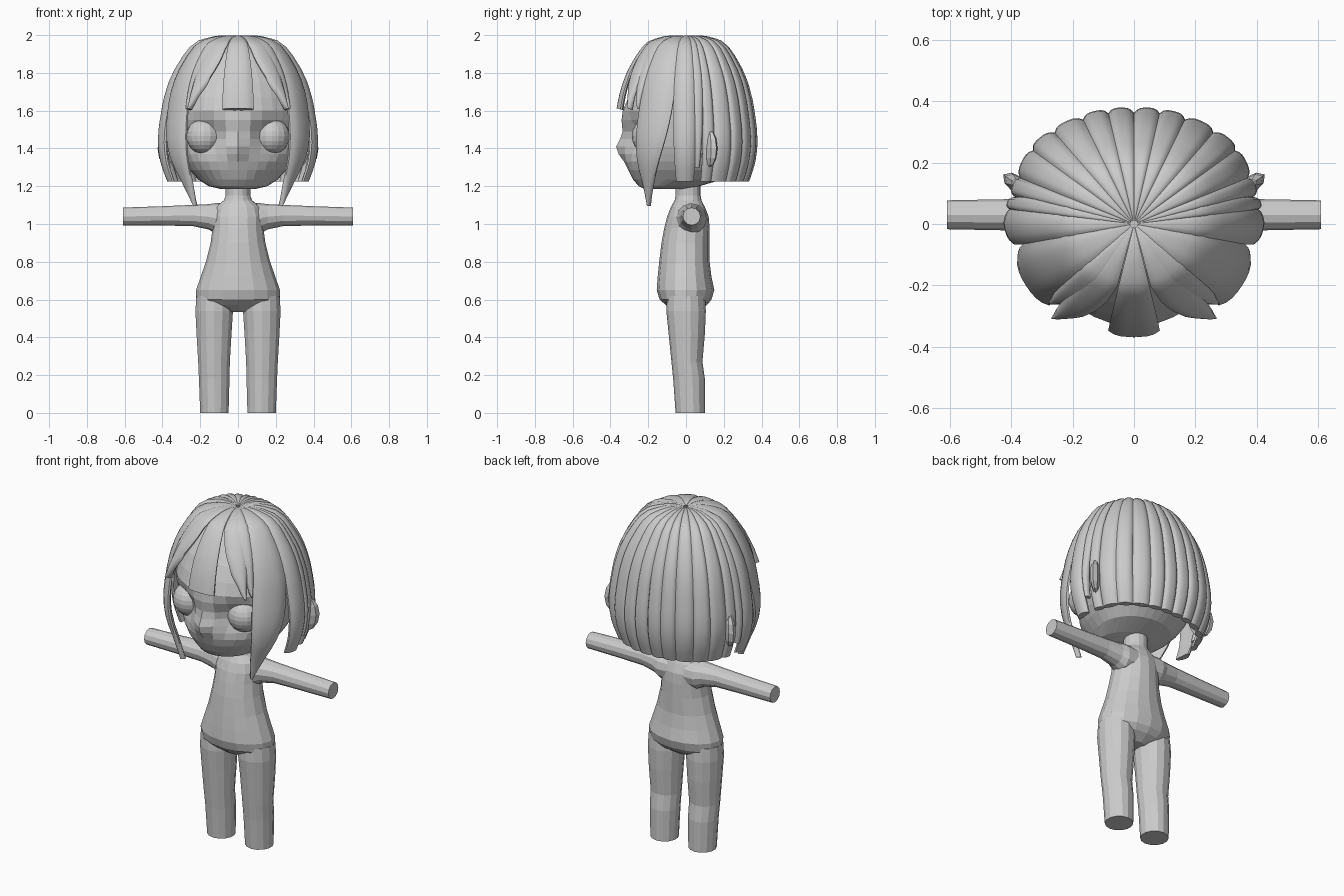
import bpy, bmesh, math
from mathutils import Vector

if "Cube" in bpy.data.objects:
    bpy.data.objects.remove(bpy.data.objects["Cube"])

grey = bpy.data.materials.new("plain grey")
grey.diffuse_color = (0.6, 0.6, 0.6, 1)
grey.use_nodes = True
grey.node_tree.nodes["Principled BSDF"].inputs["Base Color"].default_value = grey.diffuse_color


def loft(name, rings, smooth=False, mirror=False):
    """Skin a list of equal-length closed rings, capped at both ends."""
    bm = bmesh.new()
    rows = [[bm.verts.new(p) for p in ring] for ring in rings]
    n = len(rows[0])
    for a, b in zip(rows, rows[1:]):
        for i in range(n):
            j = (i + 1) % n
            bm.faces.new((a[i], a[j], b[j], b[i]))
    bm.faces.new(rows[0])
    bm.faces.new(rows[-1])
    bmesh.ops.recalc_face_normals(bm, faces=bm.faces)
    me = bpy.data.meshes.new(name)
    bm.to_mesh(me)
    bm.free()
    return finish(name, me, smooth, mirror)


def finish(name, me, smooth, mirror):
    me.materials.append(grey)
    ob = bpy.data.objects.new(name, me)
    bpy.context.collection.objects.link(ob)
    if smooth:
        bpy.context.view_layer.objects.active = ob
        ob.select_set(True)
        bpy.ops.object.shade_smooth_by_angle(angle=math.radians(45))
        ob.select_set(False)
    if mirror:
        mod = ob.modifiers.new("mirror", 'MIRROR')
        mod.use_mirror_merge = False
    return ob


def section(z, rx, yf, yb, n, cx=0):
    """Horizontal oval with different depth in front and behind."""
    pts = []
    for i in range(n):
        a = 2 * math.pi * i / n - math.pi / 2
        s = math.sin(a)
        mid = (yf + yb) / 2 if rx < 0.16 else 0.0
        y = mid + (s * (yb - mid) if s > 0 else -s * (yf - mid))
        pts.append(Vector((cx + rx * math.cos(a), y, z)))
    return pts


def interp(table, x):
    for (x0, y0), (x1, y1) in zip(table, table[1:]):
        if x <= x1:
            return y0 + (y1 - y0) * (x - x0) / (x1 - x0)
    return table[-1][1]


# Torso and neck
torso = [(.535, .06, -.06, .06), (.57, .19, -.105, .11), (.60, .222, -.14, .135),
         (.65, .222, -.155, .15), (.72, .198, -.15, .135), (.80, .17, -.142, .125),
         (.90, .145, -.13, .125), (.98, .134, -.115, .125), (1.04, .135, -.10, .12),
         (1.09, .12, -.08, .10), (1.125, .075, -.06, .082), (1.15, .065, -.055, .078),
         (1.25, .065, -.055, .078)]
loft("torso_and_neck", [section(*r, 16) for r in torso])

# Legs
legs = [(0, .125, .077, -.055, .10), (.18, .126, .083, -.068, .10), (.27, .127, .086, -.077, .087),
        (.42, .127, .095, -.092, .10), (.54, .126, .102, -.104, .105), (.62, .125, .098, -.10, .10)]
loft("leg", [section(z, rx, yf, yb, 14, cx) for z, cx, rx, yf, yb in legs], mirror=True)

# Arms: rings along x
arms = [(.04, 1.03, .08), (.12, 1.03, .08), (.155, 1.038, .067), (.24, 1.045, .056),
        (.40, 1.043, .051), (.608, 1.04, .047)]
loft("arm", [[Vector((x, .03 + r * math.cos(k * math.pi / 6), z + r * math.sin(k * math.pi / 6)))
              for k in range(12)] for x, z, r in arms], mirror=True)

# Head with sockets and nose pushed in and out of the front
head = [(1.185, .09, -.22, .0), (1.20, .155, -.25, .07), (1.235, .21, -.28, .19),
        (1.285, .255, -.305, .26), (1.33, .285, -.32, .29), (1.37, .303, -.328, .30),
        (1.41, .317, -.333, .31), (1.45, .325, -.333, .32), (1.49, .33, -.335, .33),
        (1.55, .335, -.342, .33), (1.60, .335, -.335, .32), (1.67, .32, -.305, .30),
        (1.75, .295, -.265, .27), (1.83, .245, -.21, .225), (1.90, .185, -.15, .17),
        (1.95, .09, -.07, .08)]
rings = [section(*r, 32) for r in head]
for ring in rings:
    for p in ring:
        if p.y < -.05:
            nose = math.exp(-(p.x / .05) ** 2 - ((p.z - 1.40) / .055) ** 2)
            socket = math.exp(-((abs(p.x) - .175) / .09) ** 2 - ((p.z - 1.465) / .09) ** 2)
            p.y += .085 * socket - .04 * nose
loft("head", rings)


# Eyes and ears
def ball(name, centre, scale, turn, u, v):
    me = bpy.data.meshes.new(name)
    bm = bmesh.new()
    bmesh.ops.create_uvsphere(bm, u_segments=u, v_segments=v, radius=1)
    for vert in bm.verts:
        p = Vector(vert.co[i] * scale[i] for i in range(3))
        c, s = math.cos(turn), math.sin(turn)
        vert.co = Vector(centre) + Vector((c * p.x - s * p.y, s * p.x + c * p.y, p.z))
    bm.to_mesh(me)
    bm.free()
    finish(name, me, False, True)


ball("eye", (.18, -.195, 1.465), (.093, .092, .095), 0, 16, 12)
ball("ear", (.37, .122, 1.40), (.068, .03, .1), math.radians(35), 8, 6)

# Hair dome: radius by direction, and a shared profile from crown to tips
RADIUS = [(-90, .378), (-75, .384), (-50, .39), (-25, .40), (-10, .405), (0, .418),
          (13, .41), (22, .408), (37, .415), (62, .388), (90, .37)]
KEYS = [(.0, 1.99), (.03, 1.99), (.18, 1.997), (.37, 1.985), (.58, 1.945), (.79, 1.82), (.905, 1.70),
        (.965, 1.58), (1, 1.45), (.97, 1.33), (.87, 1.21), (.77, 1.08), (.68, .98)]
dome = []
for k in range(1, len(KEYS) - 2):
    p0, p1, p2, p3 = (Vector(q) for q in KEYS[k - 1:k + 3])
    for i in range(8):
        t = i / 8
        dome.append(.5 * (2 * p1 + (p2 - p0) * t + (2 * p0 - 5 * p1 + 4 * p2 - p3) * t * t
                          + (3 * p1 - p0 - 3 * p2 + p3) * t ** 3))


def lock(name, centre, half, tip, tip_width, z_end, flare=0, power=1.4, mirror=True):
    """Curved hair lock: bulged outside, hollow inside, shifting to its tip angle."""
    path = [p for p in dome if p.y >= z_end]
    steps, across, rings = 20, 8, []
    for k in range(steps + 1):
        t = k / steps
        f, z = path[round(t * (len(path) - 1))]
        e = max(0, (t - .5) / .5) ** power
        mid = centre + (tip - centre) * e ** .7
        width = half * (1 + (tip_width - 1) * e)
        outer, inner = [], []
        for i in range(across + 1):
            u = 2 * i / across - 1
            deg = mid + u * width
            a = math.radians(deg)
            deg = -180 - deg if deg < -90 else deg
            r = interp(RADIUS, deg) * f + flare * e
            base = Vector((r * math.cos(a), r * math.sin(a), z))
            out = (base - Vector((0, 0, 1.5 if z > 1.5 else z))).normalized()
            bulge = -.009 + .016 * (1 - abs(u) ** 3.5)
            outer.append(base + out * bulge * f)
            inner.append(base - out * (.02 + .012 * (1 - u * u)) * f)
        rings.append(outer + inner[::-1])
    loft(name, rings, True, mirror)


lock("hair_fringe_centre", -90, 14, -90, .97, 1.60, mirror=False)
lock("hair_fringe_inner", -62, 13, -49, .05, 1.60, .03)
lock("hair_fringe_outer", -50, 10, -43, .05, 1.60)
lock("hair_long_front", -26, 16, -41, .06, 1.09, power=2.2)
lock("hair_side", -1, 9.5, -1, .8, 1.22)
lock("hair_side_thin", 10.5, 4.5, 9, .4, 1.29)
edges = [13, 22, 36, 49, 64, 77, 90]
for i, (a, b) in enumerate(zip(edges, edges[1:])):
    mid = (a + b) / 2
    lock("hair_back_%d" % (i + 1), mid, (b - a) / 2 + .1, mid, 1, 1.212)
